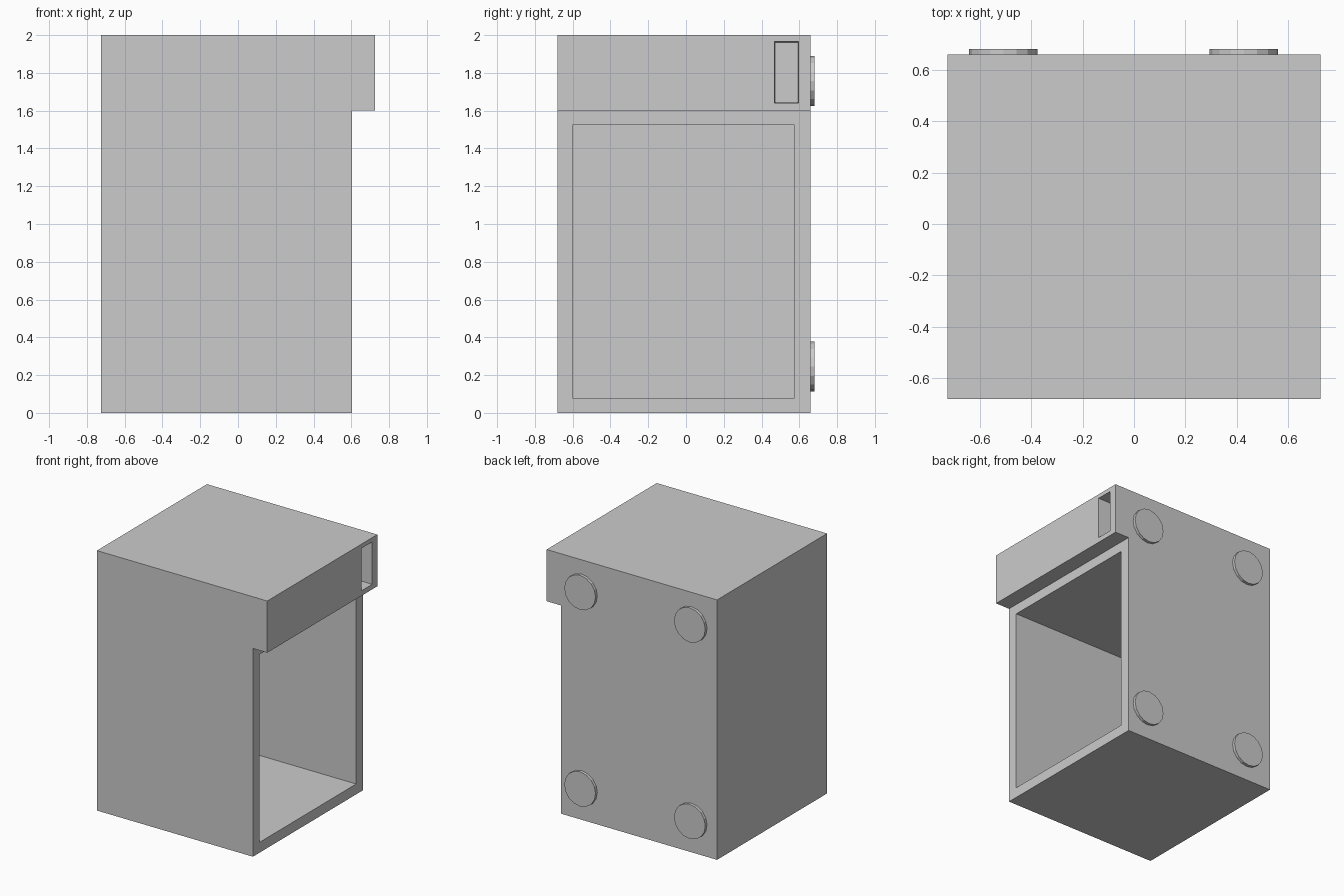
import bpy, bmesh, math
from mathutils import Matrix, Vector

if "Cube" in bpy.data.objects:
    bpy.data.objects.remove(bpy.data.objects["Cube"])


def new_object(name, bm):
    bmesh.ops.recalc_face_normals(bm, faces=bm.faces[:])
    mesh = bpy.data.meshes.new(name)
    bm.to_mesh(mesh)
    bm.free()
    obj = bpy.data.objects.new(name, mesh)
    bpy.context.collection.objects.link(obj)
    return obj


def box(name, lo, hi, inner_inset=0.0):
    """Box between two corners; the -x end can be inset to give a taper."""
    lo, hi = Vector(lo), Vector(hi)
    bm = bmesh.new()
    bmesh.ops.create_cube(bm, size=1)
    mid, size = (lo + hi) / 2, hi - lo
    for v in bm.verts:
        side = v.co.copy()
        v.co = mid + Vector(a * b for a, b in zip(side, size))
        if side.x < 0:
            v.co.y -= math.copysign(inner_inset, side.y)
            v.co.z -= math.copysign(inner_inset, side.z)
    return new_object(name, bm)


def cut(target, cutter):
    mod = target.modifiers.new("cut", 'BOOLEAN')
    mod.operation = 'DIFFERENCE'
    mod.solver = 'EXACT'
    mod.object = cutter
    bpy.context.view_layer.objects.active = target
    bpy.ops.object.modifier_apply(modifier=mod.name)
    bpy.data.objects.remove(cutter)


# Cabinet: stepped side profile swept front to back
FRONT, BACK = -0.68, 0.658
profile = [(-0.725, 0), (0.603, 0), (0.603, 1.602),
           (0.725, 1.602), (0.725, 2), (-0.725, 2)]
bm = bmesh.new()
face = bm.faces.new([bm.verts.new((x, FRONT, z)) for x, z in profile])
swept = bmesh.ops.extrude_face_region(bm, geom=[face])
verts = [g for g in swept["geom"] if isinstance(g, bmesh.types.BMVert)]
bmesh.ops.translate(bm, verts=verts, vec=(0, BACK - FRONT, 0))
cabinet = new_object("cabinet", bm)

# Open compartment and the small tapered slot in the overhang
cut(cabinet, box("compartment_cutter", (-0.645, -0.60, 0.08), (0.75, 0.575, 1.525)))
cut(cabinet, box("slot_cutter", (0.603, 0.468, 1.64), (0.74, 0.596, 1.968), 0.006))

# Four round pads on the back
for column, x in (("left", -0.507), ("right", 0.427)):
    for row, z in (("lower", 0.245), ("upper", 1.757)):
        bm = bmesh.new()
        place = Matrix.Translation((x, 0.667, z)) @ Matrix.Rotation(math.pi / 2, 4, 'X')
        bmesh.ops.create_cone(bm, cap_ends=True, segments=16, radius1=0.133,
                              radius2=0.133, depth=0.026, matrix=place)
        new_object(f"{row}_{column}_pad", bm)
